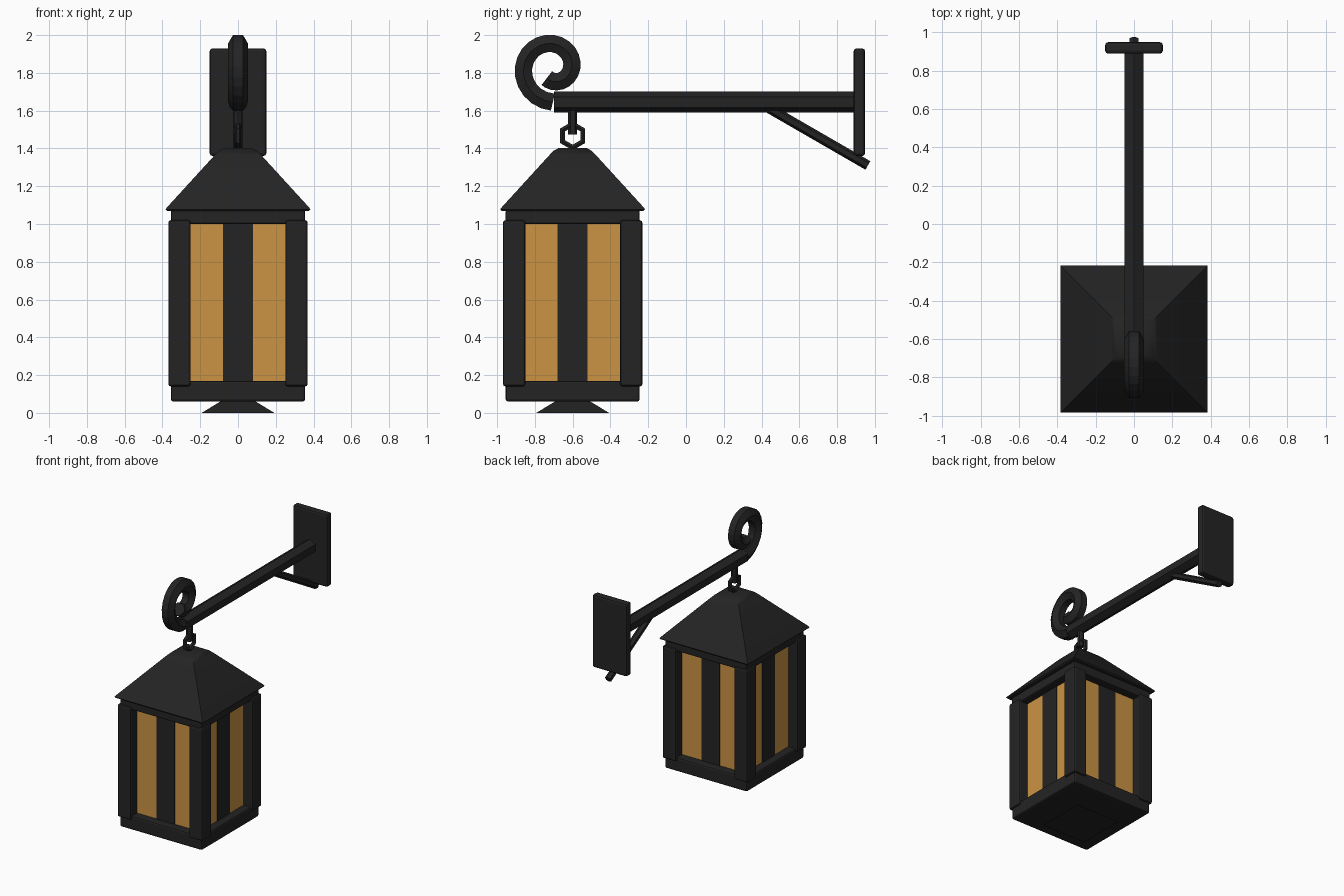
import bpy, bmesh, math
from mathutils import Vector

if "Cube" in bpy.data.objects:
    bpy.data.objects.remove(bpy.data.objects["Cube"])


def material(name, col):
    m = bpy.data.materials.new(name)
    m.diffuse_color = (*col, 1)
    m.use_nodes = True
    m.node_tree.nodes["Principled BSDF"].inputs["Base Color"].default_value = m.diffuse_color
    return m


IRON = material("black_iron", (0.0175, 0.0175, 0.0175))
AMBER = material("amber_glass", (0.60, 0.295, 0.057))
CY = -0.6  # lantern axis in y


def finish(name, bm, mat=IRON, bevel=0.0, smooth=None):
    bmesh.ops.recalc_face_normals(bm, faces=bm.faces)
    me = bpy.data.meshes.new(name)
    bm.to_mesh(me)
    bm.free()
    me.materials.append(mat)
    ob = bpy.data.objects.new(name, me)
    bpy.context.collection.objects.link(ob)
    if bevel:
        mod = ob.modifiers.new("bevel", 'BEVEL')
        mod.width, mod.segments, mod.limit_method = bevel, 2, 'ANGLE'
    if smooth:
        bpy.context.view_layer.objects.active = ob
        ob.select_set(True)
        bpy.ops.object.shade_smooth_by_angle(angle=math.radians(smooth))
        ob.select_set(False)
    return ob


def loft(rings, closed=False):
    """Skin a list of equal-length point rings; cap the ends unless closed."""
    bm = bmesh.new()
    vs = [[bm.verts.new(p) for p in r] for r in rings]
    n = len(vs[0])
    pairs = list(zip(vs, vs[1:])) + ([(vs[-1], vs[0])] if closed else [])
    for a, b in pairs:
        for i in range(n):
            j = (i + 1) % n
            bm.faces.new((a[i], a[j], b[j], b[i]))
    if not closed:
        bm.faces.new(vs[0])
        bm.faces.new(vs[-1])
    return bm


def box(name, lo, hi, mat=IRON, bevel=0.0):
    rings = [[(lo[0], lo[1], z), (hi[0], lo[1], z), (hi[0], hi[1], z), (lo[0], hi[1], z)]
             for z in (lo[2], hi[2])]
    return finish(name, loft(rings), mat, bevel)


def square_stack(name, profile, **kw):
    """Square rings of half-width h at height z round the lantern axis."""
    rings = [[(sx * h, CY + sy * h, z) for sx, sy in ((-1, -1), (1, -1), (1, 1), (-1, 1))]
             for h, z in profile]
    return finish(name, loft(rings), **kw)


def sweep(name, path, r, sides=6, closed=False):
    """Tube along (y, z) points; a section corner points along x unless turned."""
    rings, n = [], len(path)
    for i, (y, z) in enumerate(path):
        a = path[i - 1] if closed or i else path[i]
        b = path[(i + 1) % n] if closed or i < n - 1 else path[i]
        t = Vector((0, b[0] - a[0], b[1] - a[1])).normalized()
        nrm = Vector((1, 0, 0)).cross(t)
        ring = []
        for k in range(sides):
            w = 2 * math.pi * k / sides
            ring.append(Vector((0, y, z)) + r * (math.cos(w) * Vector((1, 0, 0)) + math.sin(w) * nrm))
        rings.append(ring)
    return finish(name, loft(rings, closed))


def bar(name, p, q, r, sides=6):
    """Straight rod with a section corner pointing up in the y-z plane."""
    t = Vector((0, q[0] - p[0], q[1] - p[1])).normalized()
    nrm = Vector((1, 0, 0)).cross(t)
    rings = [[Vector((0, *c)) + r * (math.cos(w) * nrm + math.sin(w) * Vector((1, 0, 0)))
              for w in (2 * math.pi * k / sides for k in range(sides))] for c in (p, q)]
    return finish(name, loft(rings))


# Lantern body
square_stack("foot", [(0.193, 0.0), (0.085, 0.065)])
square_stack("base", [(0.355, 0.06), (0.355, 0.17)], bevel=0.013)
square_stack("glass_panes", [(0.292, 0.165), (0.292, 1.005)], mat=AMBER)
square_stack("top_band", [(0.355, 1.0), (0.355, 1.075)], bevel=0.01)
square_stack("roof", [(0.376, 1.07), (0.383, 1.078), (0.376, 1.088), (0.122, 1.366),
                      (0.10, 1.388), (0.075, 1.402)], smooth=42)

# Corner posts
for sx in (-1, 1):
    for sy in (-1, 1):
        x, y = sx * 0.31, CY + sy * 0.31
        box("corner_post", (x - 0.059, y - 0.059, 0.14), (x + 0.059, y + 0.059, 1.02), bevel=0.013)

# Central bars over the panes, running through both ways
box("pane_bar_front_back", (-0.079, CY - 0.296, 0.165), (0.079, CY + 0.296, 1.005))
box("pane_bar_sides", (-0.296, CY - 0.079, 0.165), (0.296, CY + 0.079, 1.005))

# Hanging ring and hook
sweep("hanging_ring", [(CY + 0.062 * math.sin(k * math.pi / 3), 1.467 + 0.062 * math.cos(k * math.pi / 3))
                       for k in range(6)], 0.017, closed=True)
bar("hook_rod", (CY, 1.475), (CY, 1.62), 0.024)

# Bracket arm, brace and wall plate
bar("bracket_arm", (-0.70, 1.645), (0.91, 1.645), 0.056)
bar("brace", (0.40, 1.635), (0.963, 1.31), 0.026)
box("wall_plate", (-0.15, 0.888, 1.36), (0.15, 0.948, 1.93), bevel=0.015)

# Scroll at the end of the arm
scroll = []
for i in range(27):
    w = math.radians(390) * i / 26
    r = 0.1825 - 0.0275 * w / (math.pi / 2)
    scroll.append((-0.705 - r * math.sin(w), 1.8275 - r * math.cos(w)))
sweep("scroll", scroll, 0.053)
